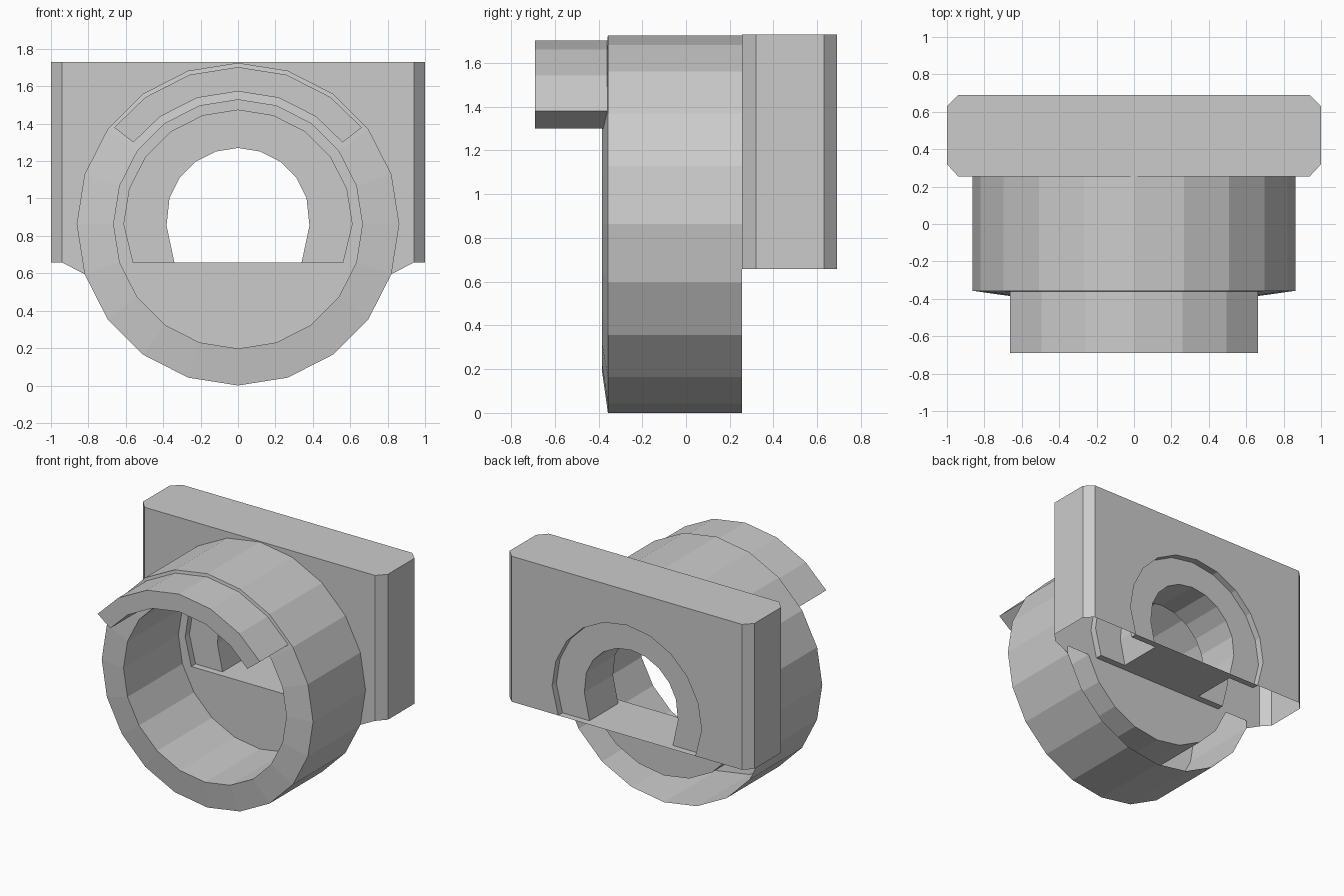
import bpy, bmesh
from math import sin, cos, radians

if "Cube" in bpy.data.objects:
    bpy.data.objects.remove(bpy.data.objects["Cube"])

CZ, FLOOR = 0.8625, 0.657       # ring axis height, plate underside
FRONT, BACK = 0.255, 0.69       # plate faces


def polar(r, deg, cz=CZ):
    # angle measured from the top of the circle
    return (r * sin(radians(deg)), cz + r * cos(radians(deg)))


def at(pts, y):
    return [(x, y, z) for x, z in pts]


def bridge(bm, a, b, closed=True):
    n = len(a)
    for i in range(n if closed else n - 1):
        j = (i + 1) % n
        bm.faces.new((a[i], a[j], b[j], b[i]))


def verts(bm, pts):
    return [bm.verts.new(p) for p in pts]


def finish(bm, name):
    bmesh.ops.remove_doubles(bm, verts=bm.verts, dist=0.0005)
    bmesh.ops.recalc_face_normals(bm, faces=bm.faces)
    mesh = bpy.data.meshes.new(name)
    bm.to_mesh(mesh)
    bm.free()
    bpy.context.collection.objects.link(bpy.data.objects.new(name, mesh))


# Ring shell: outer tube, slanted front rim, inner tube, open at the back
bm = bmesh.new()
profile = [(0.8625, FRONT), (0.8625, -0.357), (0.665, -0.385), (0.665, FRONT)]
loops = [verts(bm, at([polar(r, 18 * i) for i in range(20)], y)) for r, y in profile]
for a, b in zip(loops, loops[1:]):
    bridge(bm, a, b)
# Lower wall closing the inner tube below the plate
bm.faces.new(loops[-1][6:15])
finish(bm, "ring_shell")

# Hood: arc block in front of the ring
bm = bmesh.new()
angles = [-52, -36, -18, 0, 18, 36, 52]
outer = [polar(0.84, a) for a in angles]
inner = [polar(0.71, a) for a in angles]
section = [(outer, -0.69), (outer, -0.36), (inner, -0.375), (inner, -0.69)]
loops = [verts(bm, at(p, y)) for p, y in section]
for i in range(4):
    bridge(bm, loops[i], loops[(i + 1) % 4], closed=False)
for end in (0, -1):
    bm.faces.new([l[end] for l in loops])
finish(bm, "hood")


# Arch profiles with a flat bottom
def arch(half):
    return [(-x, z) for x, z in reversed(half[1:])] + half


big = arch([polar(0.61, 18 * i) for i in range(6)] + [(0.56, FLOOR)])
small = arch([polar(0.385, 18 * i, 0.885) for i in range(5)] + [(0.382, 0.855), (0.34, FLOOR)])

# Plate: chamfered shell, open underneath
bm = bmesh.new()
half = [(0.94, FRONT), (1.0, 0.32), (1.0, 0.63), (0.94, BACK)]
outline = half + [(-x, y) for x, y in reversed(half)]
low = verts(bm, [(x, y, FLOOR) for x, y in outline])
top = verts(bm, [(x, y, 1.73) for x, y in outline])
for i in range(8):
    if i not in (3, 7):         # front and back faces carry the arch
        j = (i + 1) % 8
        bm.faces.new((low[i], low[j], top[j], top[i]))
bm.faces.new(top)
upper = [(-0.94, FLOOR), (-0.94, 1.73), (0.94, 1.73), (0.94, FLOOR)]
bx, bz = polar(0.8625, 108)
web_r, web_l = [(bx, bz), (bx, FLOOR)], [(-bx, FLOOR), (-bx, bz)]
bm.faces.new(verts(bm, at(upper + web_r + big[::-1] + web_l, FRONT)))
bm.faces.new(verts(bm, at(upper + big[::-1], BACK)))

# Stepped tunnel through the plate, with floor strips
steps = [(big, FRONT), (big, 0.305), (small, 0.305), (small, 0.64), (big, 0.64), (big, BACK)]
loops = [verts(bm, at(p, y)) for p, y in steps]
for i in range(5):
    bridge(bm, loops[i], loops[i + 1], closed=i % 2 == 0)
finish(bm, "plate")
